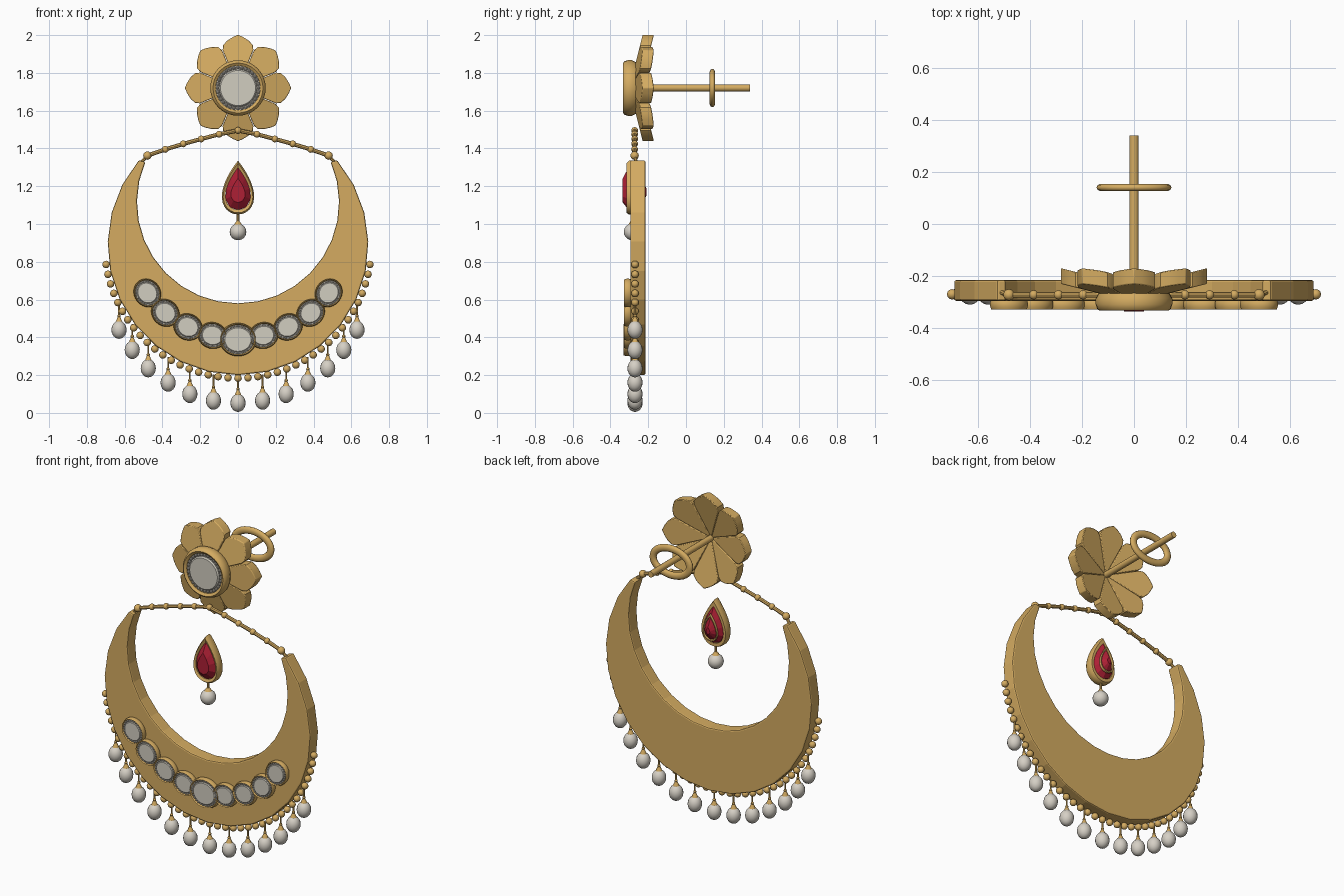
import bpy, bmesh, math
from math import sin, cos, pi, radians
from mathutils import Vector, Matrix

if "Cube" in bpy.data.objects:
    bpy.data.objects.remove(bpy.data.objects["Cube"])


def material(name, rgb):
    m = bpy.data.materials.new(name)
    m.diffuse_color = (*rgb, 1)
    m.use_nodes = True
    m.node_tree.nodes["Principled BSDF"].inputs["Base Color"].default_value = m.diffuse_color
    return m


GOLD = material("gold", (0.66, 0.41, 0.12))
RED = material("red_gem", (0.42, 0.014, 0.035))
STONE = material("pale_stone", (0.64, 0.61, 0.53))
SILVER = material("silver_grain", (0.50, 0.47, 0.41))
PEARL = material("pearl", (0.67, 0.63, 0.56))


def finish(bm, name, mat, smooth=35, bevel=0):
    bmesh.ops.recalc_face_normals(bm, faces=bm.faces)
    me = bpy.data.meshes.new(name)
    bm.to_mesh(me)
    bm.free()
    me.materials.append(mat)
    ob = bpy.data.objects.new(name, me)
    bpy.context.collection.objects.link(ob)
    if bevel:
        mod = ob.modifiers.new("bevel", 'BEVEL')
        mod.width, mod.segments, mod.limit_method = bevel, 2, 'ANGLE'
        mod.angle_limit = radians(40)
    if smooth:
        bpy.context.view_layer.objects.active = ob
        ob.select_set(True)
        bpy.ops.object.shade_smooth_by_angle(angle=radians(smooth))
        ob.select_set(False)
    return ob


def loft(bm, rings, closed=False):
    """Skin rings of points; cap the ends or join the last ring to the first."""
    vs = [[bm.verts.new(p) for p in r] for r in rings]
    n = len(vs[0])
    for a, b in zip(vs, vs[1:] + (vs[:1] if closed else [])):
        for i in range(n):
            j = (i + 1) % n
            bm.faces.new((a[i], a[j], b[j], b[i]))
    if not closed:
        bm.faces.new(vs[0])
        bm.faces.new(vs[-1])


def ball(bm, p, r, sz=1.0, u=12, v=8):
    m = Matrix.Translation(p) @ Matrix.Diagonal((r, r, r * sz, 1))
    bmesh.ops.create_uvsphere(bm, u_segments=u, v_segments=v, radius=1, matrix=m)


def rod(bm, a, b, r1, r2=None, n=8):
    a, b = Vector(a), Vector(b)
    m = Matrix.Translation((a + b) / 2) @ (b - a).to_track_quat('Z', 'Y').to_matrix().to_4x4()
    bmesh.ops.create_cone(bm, cap_ends=True, segments=n, radius1=r1,
                          radius2=r1 if r2 is None else r2, depth=(b - a).length, matrix=m)


def oval(cx, cz, rx, rz, rot, k, y, n=32):
    """Ellipse in a plane of constant y."""
    pts = []
    for i in range(n):
        t = 2 * pi * i / n
        x, z = rx * k * cos(t), rz * k * sin(t)
        pts.append((cx + x * cos(rot) - z * sin(rot), y, cz + x * sin(rot) + z * cos(rot)))
    return pts


# Crescent plate
def arc(cz, r, a0, n=20):
    a1 = -180 - a0
    return [(r * cos(radians(a0 + (a1 - a0) * i / n)), cz + r * sin(radians(a0 + (a1 - a0) * i / n)))
            for i in range(n + 1)]


outline = arc(0.89, 0.69, 40.5) + arc(1.115, 0.535, 23.5)[::-1]
bm = bmesh.new()
loft(bm, [[(x, y, z) for x, z in outline] for y in (-0.295, -0.215)])
finish(bm, "crescent", GOLD, smooth=0, bevel=0.008)

# Flower petals, swept back towards their tips
CZ = 1.72
half = [(0.01, 0.004), (0.20, 0.081), (0.225, 0.08), (0.25, 0.058), (0.268, 0.03)]
petal = half + [(0.282, 0.0)] + [(r, -w) for r, w in half[::-1]]
bm = bmesh.new()
for k in range(8):
    a = k * pi / 4
    loft(bm, [[(r * cos(a) - w * sin(a), y + 0.25 * r, CZ + r * sin(a) + w * cos(a))
               for r, w in petal] for y in (-0.30, -0.24)])
finish(bm, "flower_petals", GOLD, bevel=0.01)


# Gem settings: gold bezel, silver grains, flat stone
def setting(name, cx, cz, rx, rz, rot, front, back, inner, stone, grains):
    d = front - back
    prof = [(inner, back), (0.93, back), (1.0, back + d * 0.3), (1.0, back + d * 0.65),
            (0.96, back + d * 0.9), ((inner + 1) / 2, front), (inner, back + d * 0.85)]
    bm = bmesh.new()
    loft(bm, [oval(cx, cz, rx, rz, rot, k, y) for k, y in prof], closed=True)
    finish(bm, name + "_bezel", GOLD, 50)
    bm = bmesh.new()
    loft(bm, [oval(cx, cz, rx, rz, rot, k, y) for k, y in
              ((inner + 0.01, back + 0.002), (inner + 0.01, back + d * 0.72))])
    mid = (inner + stone) / 2
    for p in oval(cx, cz, rx, rz, rot, mid, back + d * 0.78, grains):
        ball(bm, p, (inner - stone) * rx * 0.52, 1, 8, 5)
    finish(bm, name + "_grains", SILVER)
    bm = bmesh.new()
    loft(bm, [oval(cx, cz, rx, rz, rot, k, y) for k, y in
              ((stone, back + d * 0.5), (stone, back + d * 0.85), (stone * 0.93, back + d * 0.95))])
    finish(bm, name + "_stone", STONE, 0)


setting("flower", 0, CZ, 0.147, 0.147, 0, -0.333, -0.265, 0.80, 0.68, 32)
setting("crescent_middle", 0, 0.388, 0.098, 0.088, 0, -0.33, -0.29, 0.88, 0.76, 30)
for s, side in ((1, "right"), (-1, "left")):
    for i, (x, z, a) in enumerate([(0.135, 0.41, 14), (0.265, 0.455, 27), (0.385, 0.53, 40), (0.48, 0.635, 55)]):
        setting(f"crescent_{side}_{i + 1}", s * x, z, 0.078, 0.07, s * radians(a),
                -0.328, -0.29, 0.88, 0.74, 26)

# Ear post and its oval clutch
bm = bmesh.new()
rod(bm, (0, -0.27, CZ), (0, 0.34, CZ), 0.018, n=16)
finish(bm, "ear_post", GOLD)
bm = bmesh.new()
loft(bm, [oval(0, CZ, 0.122 + 0.022 * cos(t), 0.08 + 0.022 * cos(t), 0, 1, 0.14 + 0.015 * sin(t))
          for t in [2 * pi * i / 10 for i in range(10)]], closed=True)
finish(bm, "clutch_ring", GOLD, 60)

# Beaded chain
path = [(0, 1.495), (0.10, 1.475), (0.195, 1.45), (0.29, 1.424), (0.385, 1.395), (0.48, 1.362)]
bm = bmesh.new()
for s in (1, -1):
    pts = [(s * x, -0.272, z) for x, z in path]
    for i, p in enumerate(pts):
        ball(bm, p, 0.022 if i == 5 else 0.018)
        if i:
            rod(bm, pts[i - 1], p, 0.011)
    rod(bm, pts[-1], (s * 0.512, -0.262, 1.325), 0.009)
finish(bm, "beaded_chain", GOLD)


# Teardrop pendant
def tear(k, y, n):
    return [(k * 0.111 * sin(t) * sin(t / 2), y, 1.165 + k * (0.028 + 0.1425 * cos(t)))
            for t in [2 * pi * i / n for i in range(n)]]


bm = bmesh.new()
loft(bm, [tear(k, y, 32) for k, y in
          ((0.78, -0.262), (0.95, -0.262), (1.0, -0.275), (1.0, -0.302), (0.92, -0.315), (0.78, -0.308))], True)
finish(bm, "teardrop_rim", GOLD)
bm = bmesh.new()
loft(bm, [tear(k, y, 12) for k, y in
          ((0.45, -0.335), (0.80, -0.303), (0.78, -0.265), (0.15, -0.21))])
finish(bm, "teardrop_gem", RED, 0)
bm = bmesh.new()
loft(bm, [tear(0.53 + 0.06 * cos(t), -0.232 + 0.008 * sin(t), 24)
          for t in [2 * pi * i / 6 for i in range(6)]], True)
finish(bm, "teardrop_back_wire", GOLD, 60)
bm = bmesh.new()
ball(bm, (0, -0.285, 0.958), 0.044, 1, 20, 14)
finish(bm, "teardrop_pearl", PEARL)
bm = bmesh.new()
rod(bm, (0, -0.285, 0.992), (0, -0.285, 1.016), 0.024, 0.008, 12)
rod(bm, (0, -0.285, 1.01), (0, -0.285, 1.06), 0.007)
finish(bm, "teardrop_pearl_cap", GOLD)

# Bead border along the outer edge
bm = bmesh.new()
for i in range(39):
    a = radians(-8.5 - 163 * i / 38)
    ball(bm, (0.706 * cos(a), -0.27, 0.89 + 0.706 * sin(a)), 0.02)
finish(bm, "edge_beads", GOLD)

# Hanging pearls with caps and wires
drops = [(0, 0.053), (0.13, 0.065), (0.255, 0.10), (0.37, 0.16), (0.475, 0.236), (0.56, 0.333), (0.63, 0.44)]
pearls, caps = bmesh.new(), bmesh.new()
for x, z in drops + [(-x, z) for x, z in drops[1:]]:
    edge = 0.89 - math.sqrt(0.7 ** 2 - x * x)
    ball(pearls, (x, -0.27, z), 0.04, 1.2, 16, 12)
    rod(caps, (x, -0.27, z + 0.038), (x, -0.27, z + 0.07), 0.02, 0.006, 10)
    rod(caps, (x, -0.27, z + 0.06), (x, -0.27, edge), 0.005, n=6)
    ball(caps, (x, -0.27, z + 0.072), 0.009, 1, 8, 6)
finish(pearls, "hanging_pearls", PEARL)
finish(caps, "pearl_caps", GOLD)
